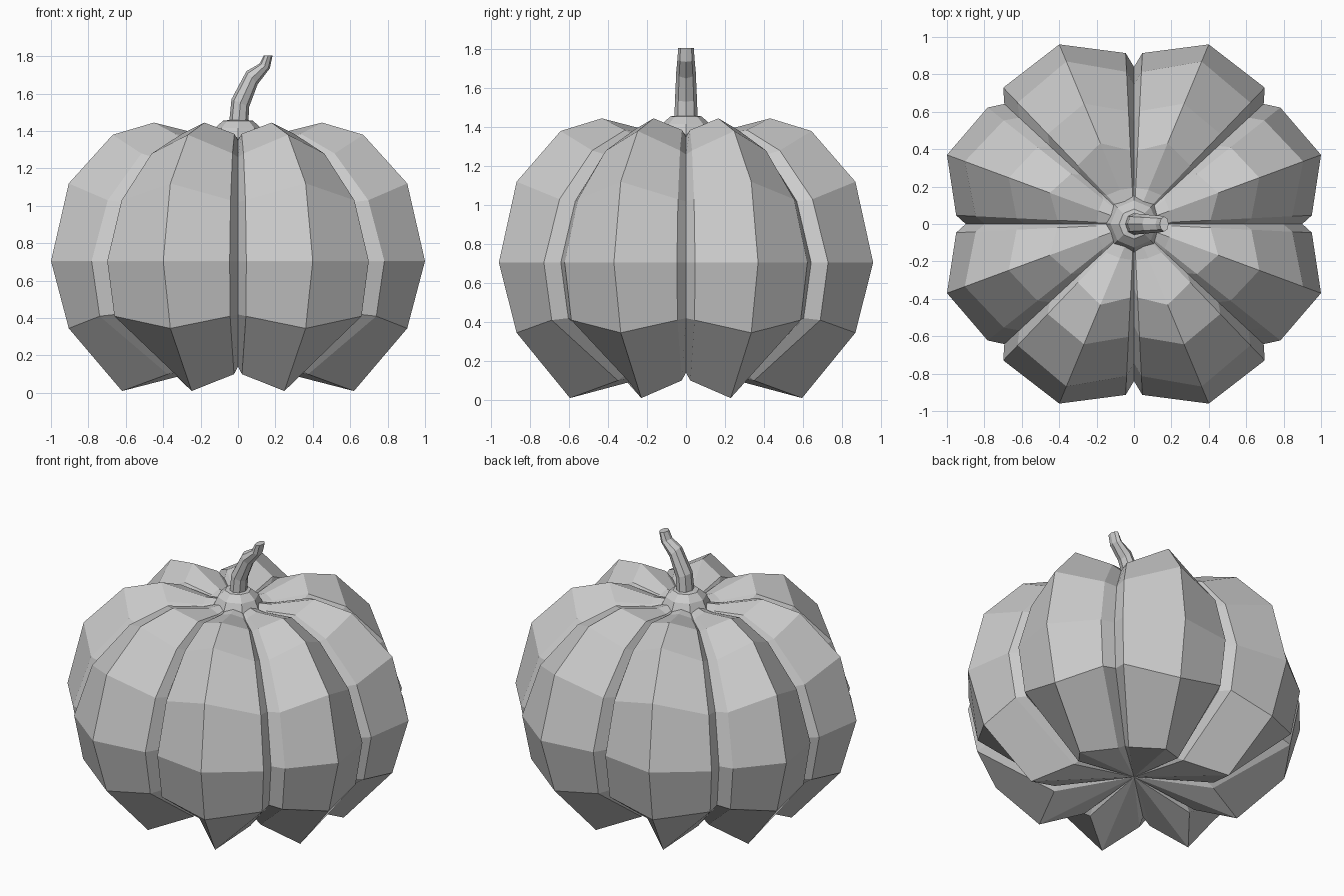
import bpy, bmesh
from math import cos, sin, pi, radians

cube = bpy.data.objects.get("Cube")
if cube:
    bpy.data.objects.remove(cube, do_unlink=True)

grey = bpy.data.materials.new("pale_grey")
grey.use_nodes = True
COLOUR = (0.6, 0.6, 0.6, 1)
grey.diffuse_color = COLOUR
grey.node_tree.nodes["Principled BSDF"].inputs["Base Color"].default_value = COLOUR


def skin(name, rings, start=None, end=None):
    """Join equal rings of points; close each end with a fan or a flat cap."""
    bm = bmesh.new()
    loops = [[bm.verts.new(p) for p in ring] for ring in rings]
    n = len(loops[0])
    for a, b in zip(loops, loops[1:]):
        for i in range(n):
            j = (i + 1) % n
            bm.faces.new((a[i], a[j], b[j], b[i]))
    for loop, tip in ((loops[0], start), (loops[-1], end)):
        if tip:
            v = bm.verts.new(tip)
            for i in range(n):
                bm.faces.new((loop[i], loop[(i + 1) % n], v))
        else:
            bm.faces.new(loop)
    bmesh.ops.recalc_face_normals(bm, faces=bm.faces)
    mesh = bpy.data.meshes.new(name)
    bm.to_mesh(mesh)
    bm.free()
    mesh.materials.append(grey)
    obj = bpy.data.objects.new(name, mesh)
    bpy.context.collection.objects.link(obj)


# Lobed body: vertical profiles (scale, height) for crest, shoulder and groove
PROFILES = {
    "crest": [(.62, .01), (.905, .345), (1, .705), (.905, 1.12), (.67, 1.38), (.45, 1.445), (.19, 1.38)],
    "shoulder": [(.48, .1), (.945, .41), (1, .705), (.89, 1.03), (.66, 1.28), (.43, 1.385), (.21, 1.36)],
    "groove": [(.46, .14), (.94, .42), (1, .705), (.885, 1.02), (.65, 1.26), (.41, 1.35), (.25, 1.345)],
}
# One quarter of the widest outline: kind, angle, radius
quarter = [("groove", 0, .9), ("shoulder", 2.8, .952), ("crest", 20.3, 1.066),
           ("shoulder", 38.5, 1.0), ("groove", 42.8, .945), ("shoulder", 46.2, 1.01),
           ("crest", 67.4, 1.04), ("shoulder", 87.2, .915), ("groove", 90, .84)]
half = quarter + [(k, 180 - a, r) for k, a, r in quarter[-2::-1]]
outline = half + [(k, 360 - a, r) for k, a, r in half[-2:0:-1]]

body_rings = []
for level in range(7):
    ring = []
    for kind, angle, radius in outline:
        scale, z = PROFILES[kind][level]
        a = radians(angle)
        ring.append((radius * scale * cos(a), radius * scale * sin(a), z))
    body_rings.append(ring)
skin("pumpkin_body", body_rings, start=(0, 0, .17), end=(0, 0, 1.38))


def tilted_ring(left, right, depth, sides=8):
    """Ellipse between a left and a right (x, z) point."""
    cx, cz = (left[0] + right[0]) / 2, (left[1] + right[1]) / 2
    hx, hz = (right[0] - left[0]) / 2, (right[1] - left[1]) / 2
    turns = [2 * pi * i / sides for i in range(sides)]
    return [(cx + hx * cos(t), depth * sin(t), cz + hz * cos(t)) for t in turns]


# Collar under the stem
collar = [(.16, 1.34), (.125, 1.415), (.08, 1.455), (.04, 1.46)]
skin("stem_collar", [tilted_ring((-r, z), (r, z), r) for r, z in collar])

# Bent, tapering stem
stem = [((-.048, 1.44), (.055, 1.44), .06), ((-.035, 1.57), (.06, 1.53), .056),
        ((.045, 1.72), (.105, 1.65), .05), ((.115, 1.76), (.17, 1.735), .044),
        ((.138, 1.805), (.185, 1.805), .04)]
skin("stem", [tilted_ring(*s) for s in stem])
